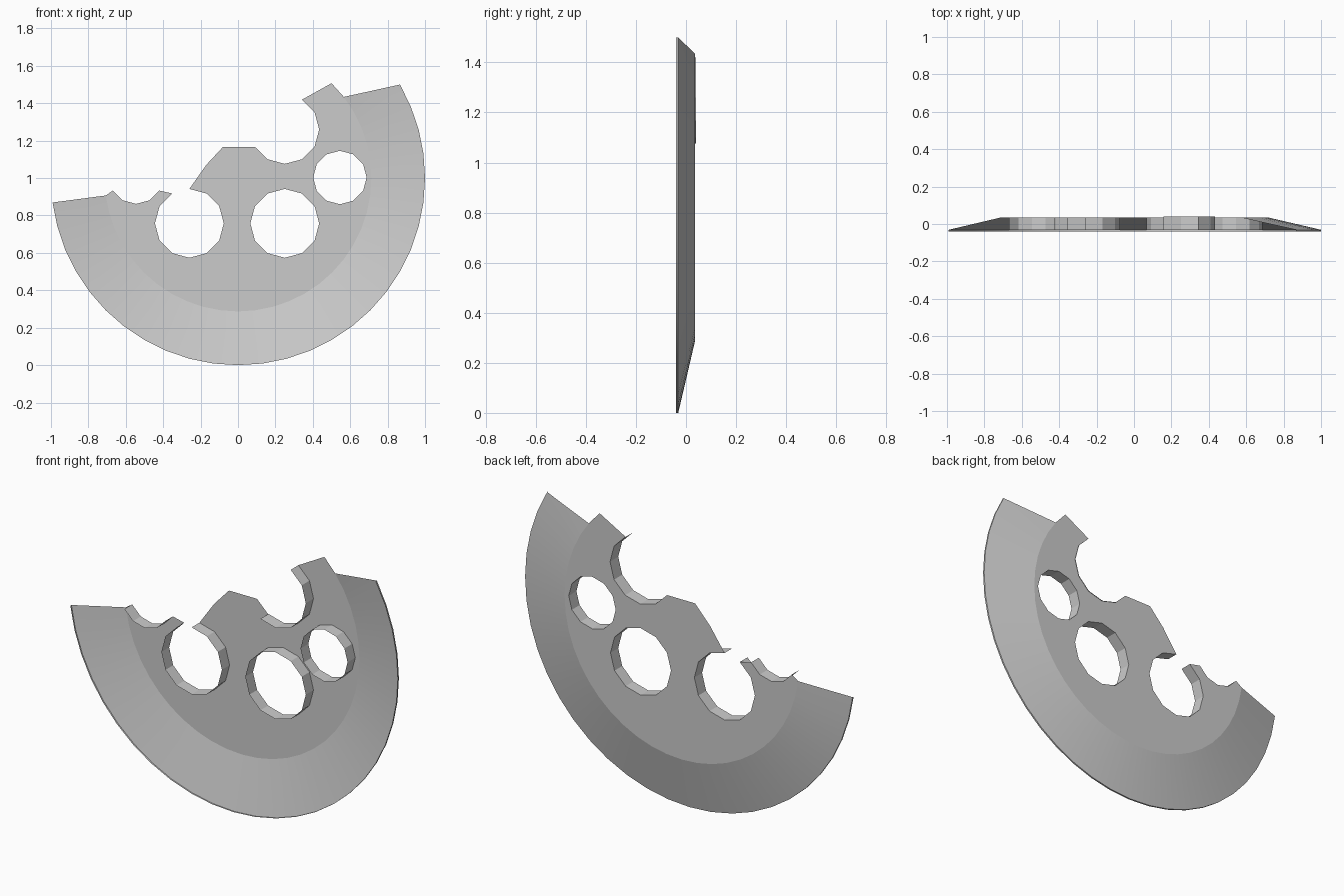
import bpy, bmesh
from math import sin, cos, radians

if "Cube" in bpy.data.objects:
    bpy.data.objects.remove(bpy.data.objects["Cube"])

BACK, FRONT, EDGE = 0.036, -0.031, -0.04   # sheet plane, rim start, front edge
STEP = 7.5                                 # 48-sided disc


def arc(cx, cz, r, a0, a1, step=30):
    n = round((a1 - a0) / step)
    return [(cx + r * cos(radians(a0 + i * step)),
             cz + r * sin(radians(a0 + i * step))) for i in range(n + 1)]


def finish(bm, name, angle=None):
    me = bpy.data.meshes.new(name)
    bm.to_mesh(me)
    bm.free()
    ob = bpy.data.objects.new(name, me)
    bpy.context.collection.objects.link(ob)
    if angle:
        bpy.ops.object.select_all(action='DESELECT')
        ob.select_set(True)
        bpy.context.view_layer.objects.active = ob
        bpy.ops.object.shade_smooth_by_angle(angle=radians(angle))
    return ob


def strip(bm, a, b):
    for i in range(len(a) - 1):
        bm.faces.new((a[i], a[i + 1], b[i + 1], b[i]))


# Hole arcs (x, z); the broken ones are open
left_small = arc(-0.545, 1.005, 0.143, 210, 330)
left_big = arc(-0.26, 0.758, 0.184, 120, 450)
mid_big = arc(0.25, 0.758, 0.184, 0, 360)
right_small = arc(0.545, 1.003, 0.143, 0, 360)
top_big = arc(0.25, 1.26, 0.184, 240, 420)

# Broken disc: flat sheet, sloped ring and thin rim
bm = bmesh.new()


def verts(pts, y):
    return [bm.verts.new((x, y, z)) for x, z in pts]


inner = verts(arc(0, 1, 0.713, 187.5, 397.5, STEP), BACK)
ring_pts = arc(0, 1, 1.0, 187.5, 390, STEP)
outer = verts(ring_pts, FRONT)
rim = verts(ring_pts, EDGE)
strip(bm, inner[:-1], outer)
strip(bm, outer, rim)
bm.faces.new((inner[-2], inner[-1], outer[-1]))

crack = ([(0.50, 1.507)] + top_big[::-1]
         + [(0.09, 1.167), (-0.08, 1.167), (-0.17, 1.07)]
         + left_big[::-1] + left_small[::-1])
loop = inner + verts(crack, BACK)
edges = []
for ring in (loop, verts(mid_big[:-1], BACK), verts(right_small[:-1], BACK)):
    for a, b in zip(ring, ring[1:] + ring[:1]):
        edges.append(bm.edges.get((a, b)) or bm.edges.new((a, b)))
bmesh.ops.triangle_fill(bm, use_beauty=True, use_dissolve=False, edges=edges,
                        normal=(0, 1, 0))
bmesh.ops.recalc_face_normals(bm, faces=bm.faces)
if sum(f.normal.y * f.calc_area() for f in bm.faces) < 0:
    bmesh.ops.reverse_faces(bm, faces=bm.faces)
finish(bm, "broken_disc", 10)

# Hole walls running from the sheet toward the front
for name, pts, back in (("left_small_hole_wall", left_small, BACK),
                        ("left_hole_wall", left_big, BACK),
                        ("middle_hole_wall", mid_big, BACK),
                        ("right_small_hole_wall", right_small, BACK),
                        ("top_hole_wall", top_big, 0.04)):
    bm = bmesh.new()
    strip(bm, verts(pts, back), verts(pts, FRONT))
    bmesh.ops.remove_doubles(bm, verts=bm.verts, dist=1e-4)
    bmesh.ops.reverse_faces(bm, faces=bm.faces)
    finish(bm, name)
